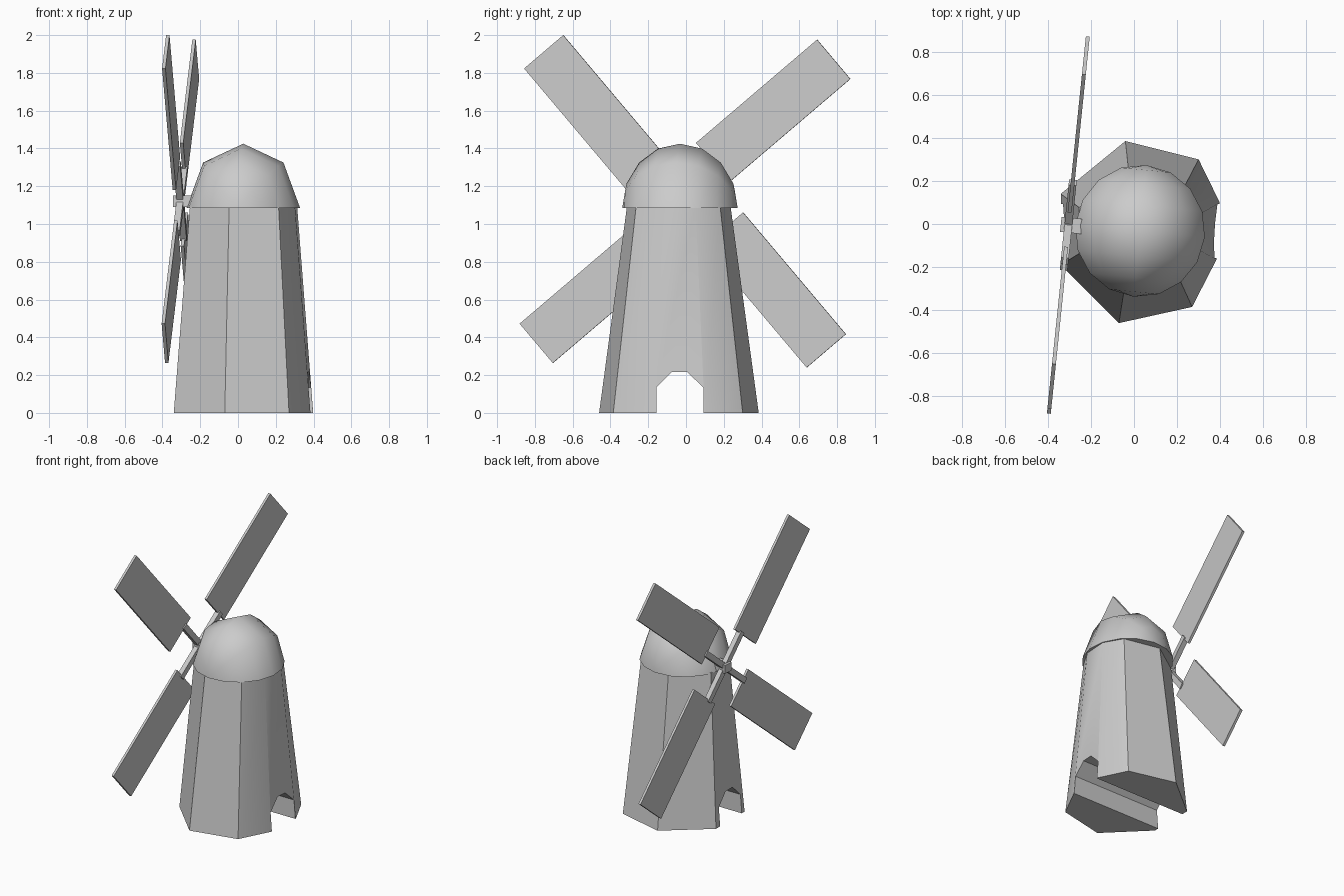
import bpy, bmesh, math
from mathutils import Matrix, Vector

if "Cube" in bpy.data.objects:
    bpy.data.objects.remove(bpy.data.objects["Cube"])


def make_object(name, bm):
    bmesh.ops.recalc_face_normals(bm, faces=bm.faces)
    mesh = bpy.data.meshes.new(name)
    bm.to_mesh(mesh)
    bm.free()
    obj = bpy.data.objects.new(name, mesh)
    bpy.context.collection.objects.link(obj)
    return obj


def loft(name, ring_a, ring_b):
    """Closed prism between two rings of equal length."""
    bm = bmesh.new()
    a = [bm.verts.new(p) for p in ring_a]
    b = [bm.verts.new(p) for p in ring_b]
    n = len(a)
    for i in range(n):
        bm.faces.new((a[i], a[(i + 1) % n], b[(i + 1) % n], b[i]))
    bm.faces.new(a[::-1])
    bm.faces.new(b)
    return make_object(name, bm)


def box(name, lo, hi, matrix):
    bm = bmesh.new()
    bmesh.ops.create_cube(bm, size=1)
    lo, hi = Vector(lo), Vector(hi)
    for v in bm.verts:
        v.co = matrix @ Vector([lo[k] + (v.co[k] + 0.5) * (hi[k] - lo[k]) for k in range(3)])
    return make_object(name, bm)


def smooth(obj, angle):
    bpy.ops.object.select_all(action='DESELECT')
    obj.select_set(True)
    bpy.context.view_layer.objects.active = obj
    bpy.ops.object.shade_smooth_by_angle(angle=math.radians(angle))


# Tapered tower
CX, CY = 0.03, -0.04
base = [(0.30, 0.30), (-0.04, 0.385), (-0.34, 0.14), (-0.34, -0.19),
        (-0.07, -0.46), (0.27, -0.385), (0.383, -0.165), (0.398, 0.10)]
top = [(CX + (x - CX) * 0.77, CY + (y - CY) * 0.65, 1.09) for x, y in base]
tower = loft("tower", [(x, y, 0) for x, y in base], top)

# Arched passage running through the tower
arch = [(-0.157, -0.1), (-0.157, 0.135), (-0.075, 0.217), (0.005, 0.217),
        (0.092, 0.135), (0.092, -0.1)]
cutter = loft("passage_cutter", [(-1, y, z) for y, z in arch], [(1, y, z) for y, z in arch])
cutter.hide_render = True
cutter.hide_viewport = True
cut = tower.modifiers.new("passage", 'BOOLEAN')
cut.operation = 'DIFFERENCE'
cut.solver = 'EXACT'
cut.object = cutter
bpy.context.view_layer.objects.active = tower
tower.select_set(True)
bpy.ops.object.modifier_apply(modifier="passage")
bpy.data.objects.remove(cutter)
smooth(tower, 32)

# Dome cap: half of a low-poly sphere lying on its side
bm = bmesh.new()
bmesh.ops.create_uvsphere(bm, u_segments=8, v_segments=8, radius=1,
                          matrix=Matrix.Rotation(math.radians(90), 4, 'X'))
geom = bm.verts[:] + bm.edges[:] + bm.faces[:]
bmesh.ops.bisect_plane(bm, geom=geom, dist=1e-4, plane_co=(0, 0, 0),
                       plane_no=(0, 0, -1), clear_outer=True)
bmesh.ops.holes_fill(bm, edges=[e for e in bm.edges if e.is_boundary], sides=0)
bm.transform(Matrix.Translation((0.028, -0.032, 1.085))
             @ Matrix.Rotation(math.radians(-5.5), 4, 'Z')
             @ Matrix.Diagonal((0.302, 0.307, 0.34, 1)))
smooth(make_object("dome_cap", bm), 50)

# Rotor: local x is the shaft, sails turn in the local yz plane
rotor = (Matrix.Translation((-0.305, -0.005, 1.12))
         @ Matrix.Rotation(math.radians(-5.9), 4, 'Z'))
box("hub_shaft", (-0.035, -0.035, -0.03), (0.15, 0.035, 0.03), rotor)
for i in range(4):
    turn = rotor @ Matrix.Rotation(math.radians(40.3 + 90 * i), 4, 'X')
    box(f"sail_arm_{i + 1}", (-0.018, 0, -0.02), (0.018, 0.26, 0.02), turn)
    box(f"sail_{i + 1}", (-0.009, 0.245, -0.075), (0.009, 1.09, 0.198), turn)
